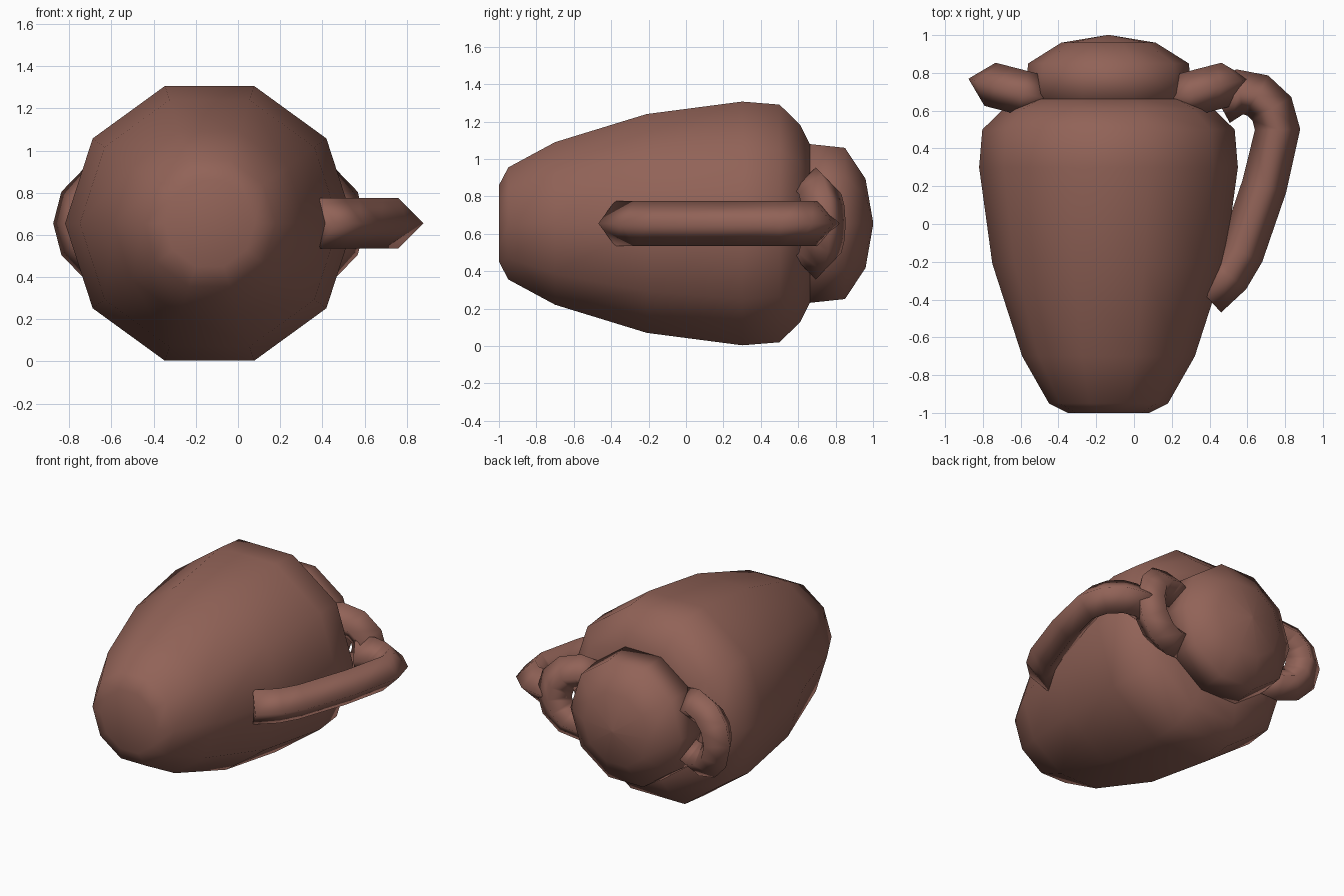
import bpy, bmesh, math
from mathutils import Vector

if "Cube" in bpy.data.objects:
    bpy.data.objects.remove(bpy.data.objects["Cube"])

AX, AZ = -0.135, 0.655          # centre line of the lying jug

clay = bpy.data.materials.new("brown clay")
clay.diffuse_color = (0.285, 0.124, 0.096, 1)
clay.use_nodes = True
clay.node_tree.nodes["Principled BSDF"].inputs["Base Color"].default_value = clay.diffuse_color


def finish(name, bm):
    bmesh.ops.recalc_face_normals(bm, faces=bm.faces)
    for f in bm.faces:
        f.smooth = True
    me = bpy.data.meshes.new(name)
    bm.to_mesh(me)
    bm.free()
    me.materials.append(clay)
    ob = bpy.data.objects.new(name, me)
    bpy.context.collection.objects.link(ob)
    return ob


def skin(name, rings):
    """Join rings of points into a closed skin."""
    bm = bmesh.new()
    vs = [[bm.verts.new(p) for p in r] for r in rings]
    n = len(rings[0])
    for a, b in zip(vs, vs[1:]):
        for i in range(n):
            j = (i + 1) % n
            bm.faces.new((a[i], a[j], b[j], b[i]))
    bm.faces.new(vs[0])
    bm.faces.new(vs[-1])
    return finish(name, bm)


def lathe(name, profile, n=10):
    """Profile of (y, radius) turned about the jug's centre line."""
    return skin(name, [[(AX + r * math.cos(math.tau * i / n), y,
                         AZ + r * math.sin(math.tau * i / n)) for i in range(n)]
                       for y, r in profile])


def tube(name, path, normal, r):
    """Four-sided tube along a flat path, corners in and out of its plane."""
    path = [Vector(p) for p in path]
    rings = []
    for i, p in enumerate(path):
        d1 = (p - path[max(i - 1, 0)]).normalized()
        d2 = (path[min(i + 1, len(path) - 1)] - p).normalized()
        side = (d1 + d2).normalized().cross(normal)
        rings.append([p + side * r, p + normal * r, p - side * r, p - normal * r])
    return skin(name, rings)


# body and rounded lid
lathe("jug_body", [(-1, .215), (-.95, .315), (-.7, .457), (-.21, .615),
                   (.3, .685), (.5, .668), (.61, .555), (.665, .44)])
lathe("jug_lid", [(.655, .447), (.85, .425), (.96, .25), (1.0, .01)])

# large pouring handle
tube("large_handle",
     [(x, y, AZ) for x, y in [(.38, -.38), (.50, -.27), (.57, -.15), (.69, .2),
                              (.76, .5), (.73, .61), (.655, .68), (.56, .70), (.45, .64)]],
     Vector((0, 0, 1)), .12)

# two small tilted ring handles beside the lid
tilt = math.radians(14.5)
for side, label in ((-1, "left"), (1, "right")):
    out = Vector((side * math.cos(tilt), math.sin(tilt), 0))
    normal = Vector((-side * math.sin(tilt), math.cos(tilt), 0))
    centre = Vector((AX + side * .451, .694, AZ))
    arc = [centre + .182 * (out * math.cos(a) + Vector((0, 0, 1)) * math.sin(a))
           for a in (math.radians(30 * k) for k in range(-4, 5))]
    tube(label + "_small_handle", arc, normal, .118)
